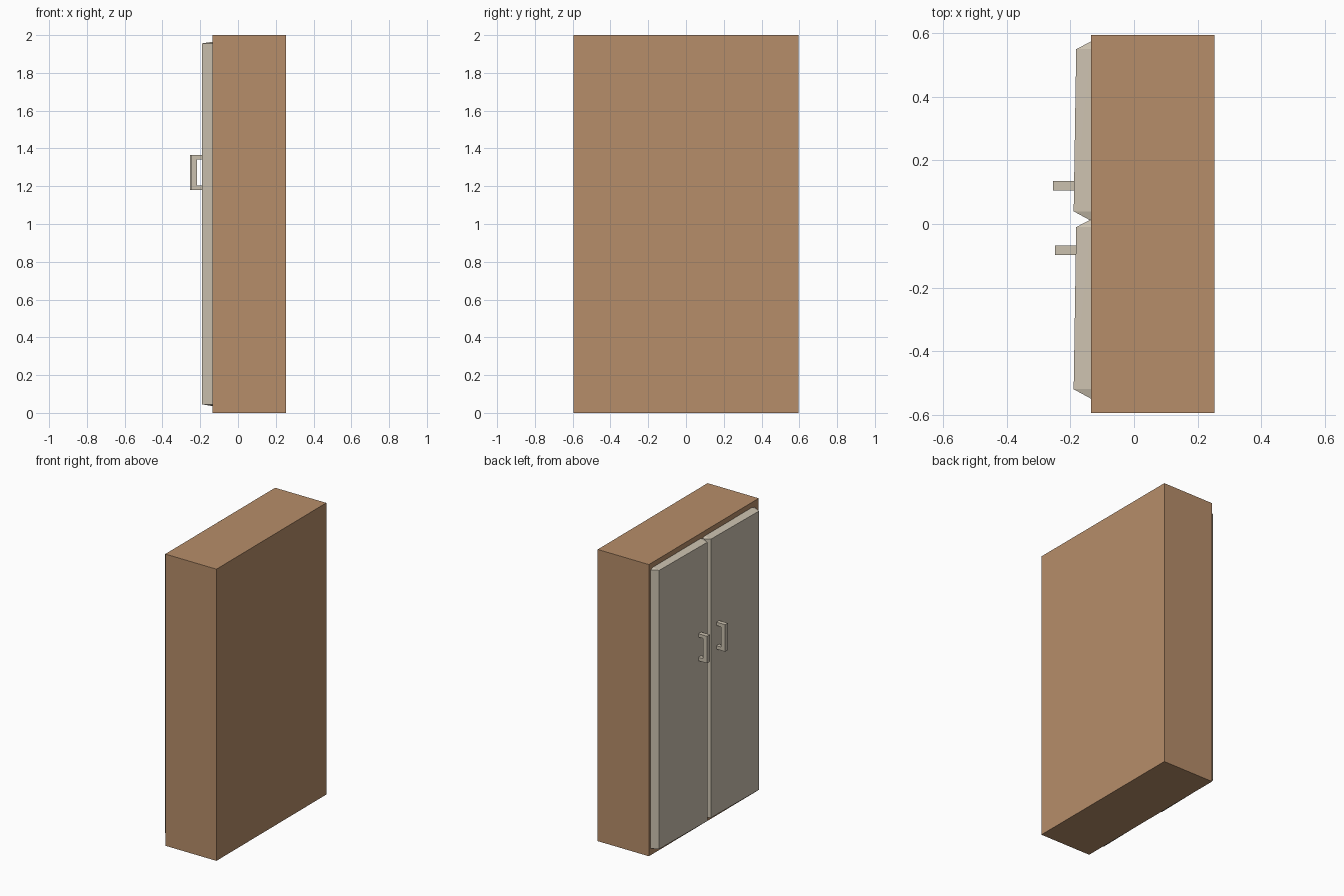
import bpy, bmesh

if "Cube" in bpy.data.objects:
    bpy.data.objects.remove(bpy.data.objects["Cube"])


def material(name, rgb):
    m = bpy.data.materials.new(name)
    m.diffuse_color = (*rgb, 1)
    m.use_nodes = True
    m.node_tree.nodes["Principled BSDF"].inputs["Base Color"].default_value = m.diffuse_color
    return m


BROWN = material("brown wood", (0.47, 0.268, 0.142))
CREAM = material("cream paint", (0.60, 0.535, 0.43))


def finish(name, bm, mat):
    bmesh.ops.recalc_face_normals(bm, faces=bm.faces)
    me = bpy.data.meshes.new(name)
    bm.to_mesh(me)
    bm.free()
    me.materials.append(mat)
    ob = bpy.data.objects.new(name, me)
    bpy.context.collection.objects.link(ob)


def hull(name, points, mat):
    bm = bmesh.new()
    for p in points:
        bm.verts.new(p)
    bmesh.ops.convex_hull(bm, input=bm.verts)
    finish(name, bm, mat)


# Wardrobe body
hull("cabinet_body", [(x, y, z) for x in (-0.135, 0.253)
                      for y in (-0.595, 0.595) for z in (0, 2)], BROWN)


# Door panel: slightly skewed front, sloped edges, clipped back corners
def door(name, dy):
    y0, y1, z0, z1 = 0.04 + dy, 0.55 + dy, 0.045, 1.956
    back = -0.135
    pts = []
    for y, yo, x in ((y0, y0 - 0.03, -0.19), (y1, y1 + 0.025, -0.182)):
        for z, zo in ((z0, z0 - 0.009), (z1, z1 + 0.009)):
            pts += [(x, y, z), (back, yo, z), (back, y, zo)]
    hull(name, pts, CREAM)


door("left_door", 0)
door("right_door", -0.56)


# C-shaped pull handle, extruded from a side profile
def handle(name, x_out, x_in, y0, y1):
    xb, z0, z1 = x_out + 0.031, 1.18, 1.365
    prof = [(x_in, z0), (x_out, z0), (x_out, z1), (x_in, z1),
            (x_in, z1 - 0.023), (xb, z1 - 0.023), (xb, z0 + 0.023), (x_in, z0 + 0.023)]
    bm = bmesh.new()
    f = bm.faces.new([bm.verts.new((x, y0, z)) for x, z in prof])
    r = bmesh.ops.extrude_face_region(bm, geom=[f])
    bmesh.ops.translate(bm, vec=(0, y1 - y0, 0),
                        verts=[v for v in r["geom"] if isinstance(v, bmesh.types.BMVert)])
    # keep the near cap (extrusion of a lone face retains it)
    finish(name, bm, CREAM)


handle("left_handle", -0.255, -0.187, 0.106, 0.136)
handle("right_handle", -0.249, -0.181, -0.097, -0.068)
